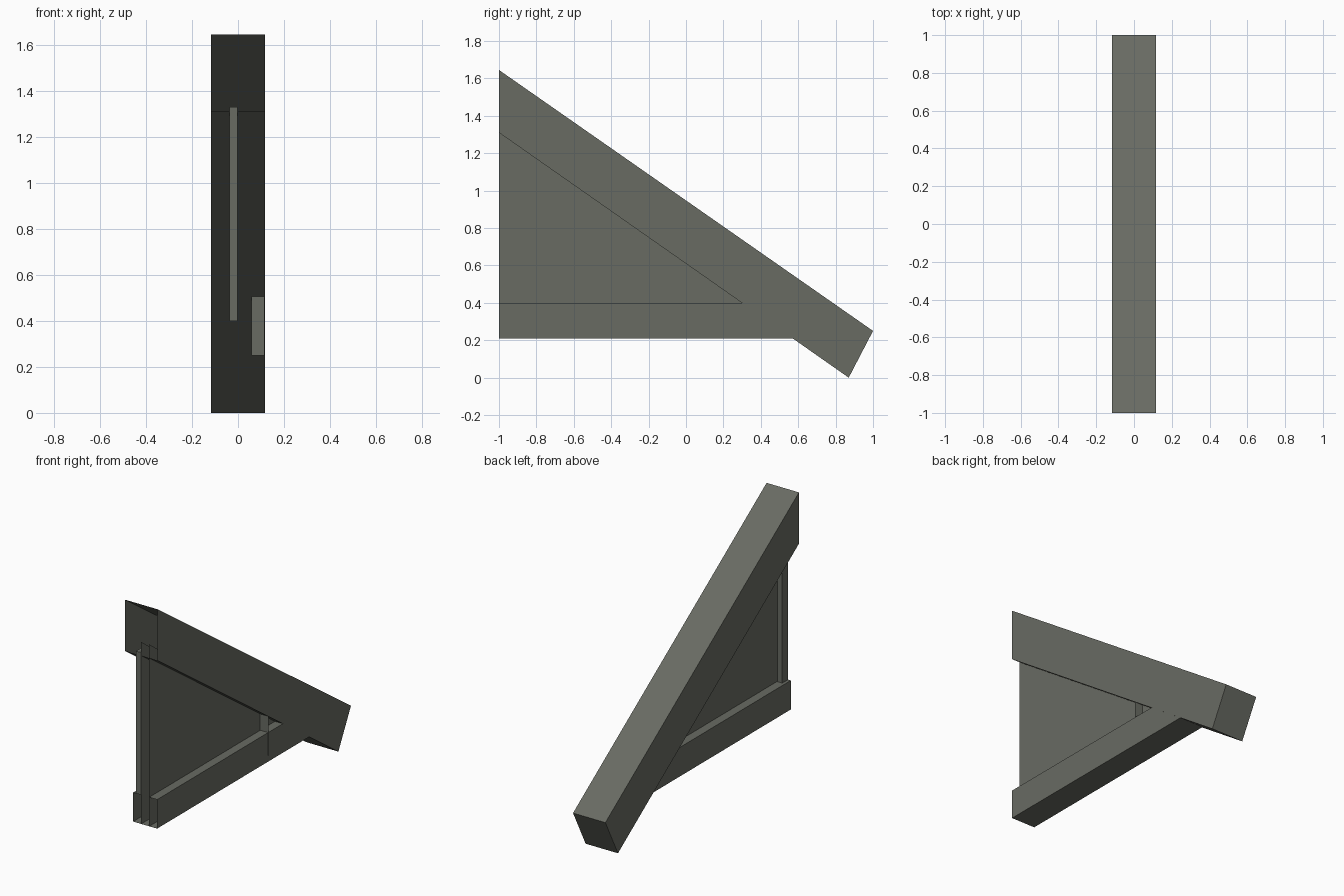
import bpy

if "Cube" in bpy.data.objects:
    bpy.data.objects.remove(bpy.data.objects["Cube"])

# One grey paint for the whole bracket
grey = bpy.data.materials.new("weathered_grey")
grey.diffuse_color = (0.140, 0.147, 0.124, 1.0)
grey.use_nodes = True
grey.node_tree.nodes["Principled BSDF"].inputs["Base Color"].default_value = grey.diffuse_color


def make(name, verts, faces):
    mesh = bpy.data.meshes.new(name)
    mesh.from_pydata(verts, [], faces)
    mesh.materials.append(grey)
    ob = bpy.data.objects.new(name, mesh)
    bpy.context.collection.objects.link(ob)
    return ob


def prism(name, profile, x0, x1, open_edges=()):
    """Extrude a counter-clockwise (y, z) profile along x; open_edges get no face."""
    n = len(profile)
    verts = [(x, y, z) for x in (x0, x1) for y, z in profile]
    faces = [tuple(range(n, 2 * n)), tuple(reversed(range(n)))]
    for i in range(n):
        j = (i + 1) % n
        if i not in open_edges:
            faces.append((n + i, i, j, n + j))
    return make(name, verts, faces)


def under_y(z, lift=0.0):
    """y where the underside of the rafter (raised by lift) reaches height z."""
    return -1 + (1.31 + lift - z) * 1.87 / 1.31


# Sloping rafter, open at the wall end
prism("rafter", [(-1, 1.31), (0.87, 0), (1, 0.25), (-1, 1.645)], -0.117, 0.117, (3,))

# Triangular infill panel, open at the wall and where it enters the rafter
prism("infill_panel", [(-1, 0.21), (under_y(0.21, 0.02), 0.21), (-1, 1.40)],
      0.0, 0.058, (1, 2)).data.vertices
# Horizontal rails on both sides of the panel, open at the ends
for name, x0, x1 in (("left_rail", -0.058, 0.0), ("right_rail", 0.058, 0.115)):
    prism(name, [(-1, 0.21), (under_y(0.21, 0.02), 0.21),
                 (under_y(0.40, 0.02), 0.40), (-1, 0.40)], x0, x1, (1, 3))

# Upright batten against the wall
prism("wall_batten", [(-1, 0.40), (-0.94, 0.40), (-0.94, 1.33), (-1, 1.33)], -0.038, -0.002)

# Thin upright plate standing in the right rail
make("rail_plate", [(0.058, 0.147, 0.25), (0.116, 0.147, 0.25),
                    (0.116, 0.147, 0.51), (0.058, 0.147, 0.51)], [(0, 1, 2, 3)])
